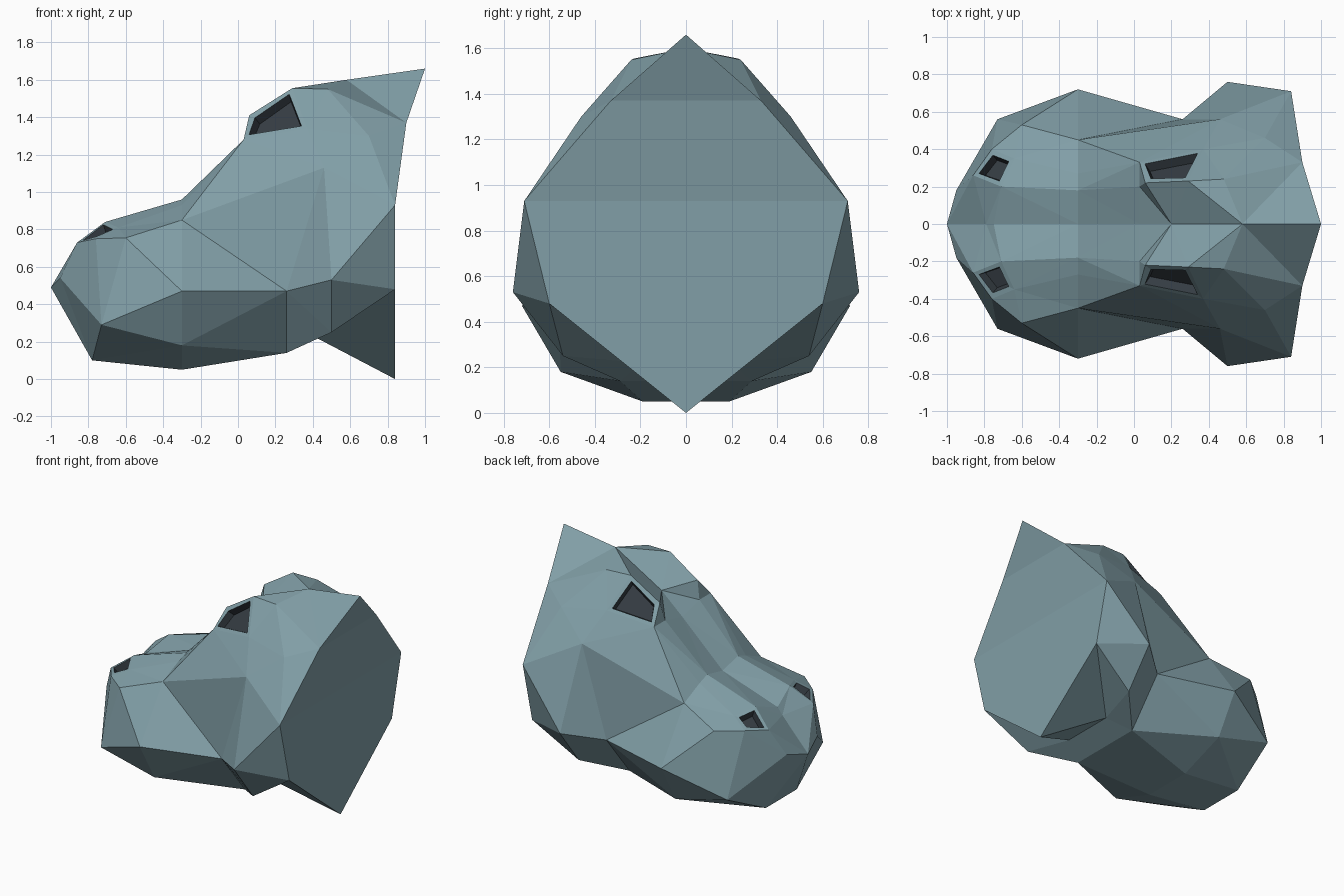
import bpy, bmesh

if "Cube" in bpy.data.objects:
    bpy.data.objects.remove(bpy.data.objects["Cube"])


def material(name, rgb):
    m = bpy.data.materials.new(name)
    m.diffuse_color = (*rgb, 1)
    m.use_nodes = True
    m.node_tree.nodes["Principled BSDF"].inputs["Base Color"].default_value = m.diffuse_color
    return m


# Landmarks shared by several half sections (y is distance from the centre plane)
tip, nose_side = (-1, 0, .49), (-.95, .18, .54)
lip, chin, chin_mid = (-.73, .56, .29), (-.78, .18, .10), (-.78, 0, .10)
nostril_out = (-.76, .40, .75)
muzzle_top = (-.3, .45, .85)
eye_low = (.03, .33, 1.28)
jaw, jaw_low, jaw_mid = (.26, .56, .47), (.26, .29, .14), (.26, 0, .14)
crown = (.48, .24, 1.55)
neck_up, neck_side = (.9, .33, 1.37), (.84, .71, .93)
neck_low, neck_base, neck_tip = (.84, .6, .48), (.84, 0, 0), (1, 0, 1.66)
temple = (.7, .46, 1.30)

# Half sections from nose to neck, each running top centre -> bottom centre
nose = [tip, tip, nose_side, nose_side, nose_side, nose_side, tip, tip]
nostril_front = [(-.79, 0, .72), (-.86, .26, .73), nostril_out, nostril_out,
                 lip, lip, chin, chin_mid]
nostril_back = [(-.75, 0, .77), (-.71, .2, .84), (-.64, .35, .81),
                (-.6, .53, .755), lip, lip, chin, chin_mid]
muzzle = [(-.3, 0, .92), (-.3, .18, .96), (-.3, .27, .93), muzzle_top,
          (-.3, .72, .47), (-.3, .55, .18), (-.3, .19, .05), (-.3, 0, .05)]
bridge = [(.03, 0, 1.23), (.03, .2, 1.28), eye_low, muzzle_top,
          jaw, jaw_low, jaw_low, jaw_mid]
eye_front = [(.2, 0, 1.38), (.06, .22, 1.41), eye_low, muzzle_top,
             jaw, jaw_low, jaw_low, jaw_mid]
eye_back = [(.58, 0, 1.60), (.29, .23, 1.555), (.37, .40, 1.34),
            (.46, .56, 1.13), (.5, .76, .53), (.5, .54, .25),
            (.42, .2, .22), (.42, 0, .22)]
head_back = [(.58, 0, 1.60), crown, temple, temple,
             neck_side, neck_low, neck_base, neck_base]
neck_end = [neck_tip, neck_up, neck_up, neck_up,
            neck_side, neck_low, neck_base, neck_base]
# The flat cut closes onto the centre plane
neck_cap = [(x, 0, z) for x, y, z in neck_end]

bm = bmesh.new()
cache = {}


def vert(p, side):
    key = (p[0], p[1] * side if p[1] else 0, p[2])
    if key not in cache:
        cache[key] = bm.verts.new(key)
    return cache[key]


openings = []


def bridge_sections(a, b, opening=None):
    """Skin two half sections on both sides, merging repeated points."""
    for side in (1, -1):
        for i in range(len(a) - 1):
            pts = [vert(p, side) for p in (a[i], a[i + 1], b[i + 1], b[i])]
            pts = list(dict.fromkeys(pts))
            if len(pts) > 2:
                f = bm.faces.new(pts)
                if opening == i:
                    openings.append(f)


sections = [nose, nostril_front, nostril_back, muzzle, bridge, eye_front,
            eye_back, head_back, neck_end, neck_cap]
for a, b in zip(sections, sections[1:]):
    bridge_sections(a, b, 1 if a in (nostril_front, eye_front) else None)

bmesh.ops.recalc_face_normals(bm, faces=bm.faces[:])
bmesh.ops.triangulate(bm, faces=[f for f in bm.faces if f not in openings],
                      quad_method='SHORT_EDGE')

# Nostrils and eye sockets: a rim, then a sunken dark pit
for f in openings:
    eye = f.calc_center_median().x > 0
    bmesh.ops.inset_individual(bm, faces=[f], thickness=.04 if eye else .035)
    f.material_index = 1
    walls = bmesh.ops.inset_individual(bm, faces=[f], thickness=.015, depth=-.05)
    for w in walls['faces']:
        w.material_index = 1

mesh = bpy.data.meshes.new("animal_head")
bm.to_mesh(mesh)
bm.free()
mesh.materials.append(material("grey blue hide", (.22, .345, .385)))
mesh.materials.append(material("dark opening", (.035, .045, .055)))
head = bpy.data.objects.new("animal_head", mesh)
bpy.context.collection.objects.link(head)
